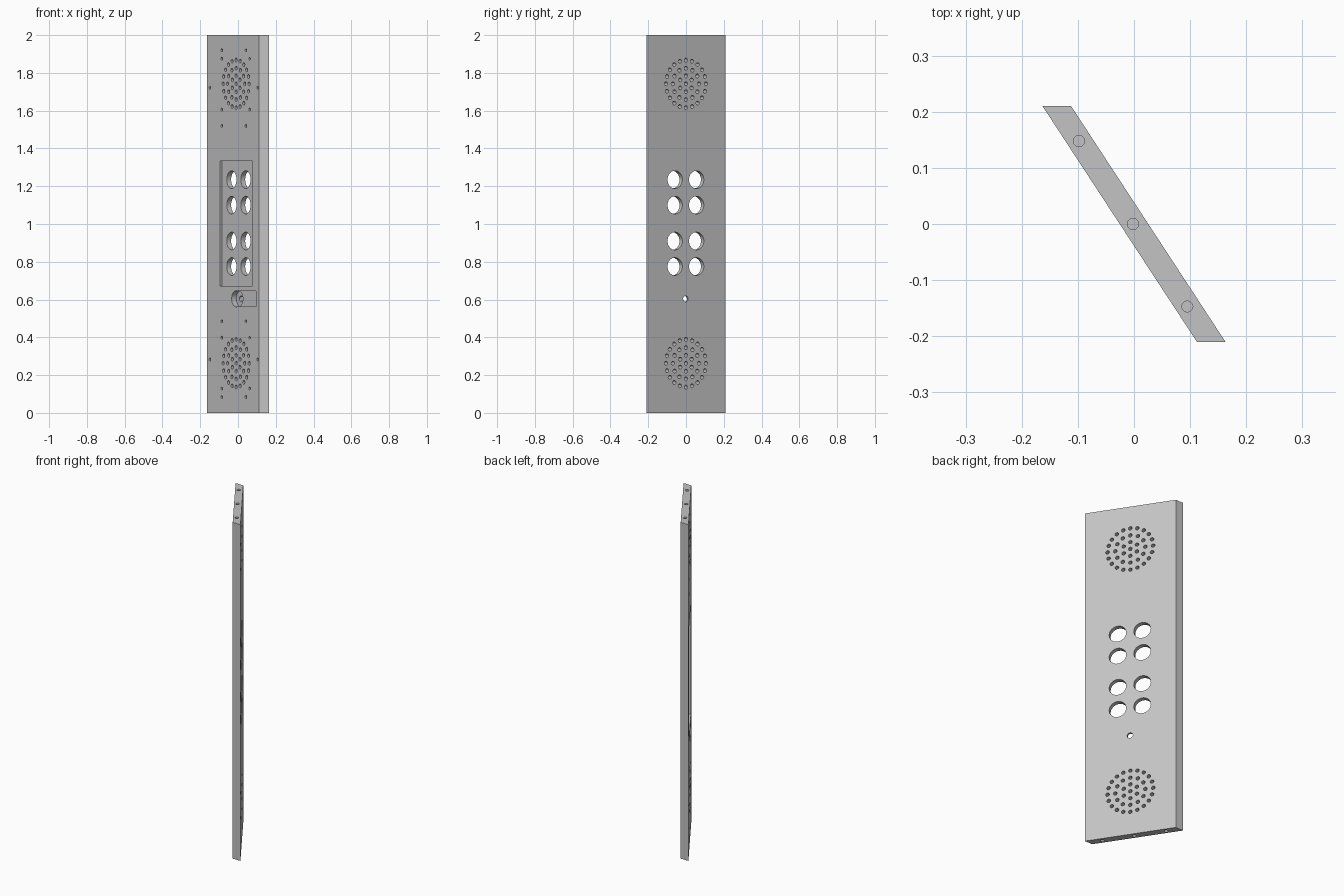
import bpy, bmesh, math
from mathutils import Matrix, Vector

cube = bpy.data.objects.get("Cube")
if cube:
    bpy.data.objects.remove(cube, do_unlink=True)

# Panel plan is a slanted parallelogram
OUT, INN, DEEP, TOP = 0.163, 0.112, 0.21, 2.0
along = Vector((-(OUT + INN), 2 * DEEP, 0)).normalized()   # across the panel width
inward = Vector((-along.y, along.x, 0))                    # from outer face to rear face
THICK = (OUT - INN) * along.y
# Panel frame: local x = along, y = depth from outer face, z = up
frame = Matrix((along, inward, (0, 0, 1))).transposed().to_4x4()
frame.translation = ((OUT - INN) / 2, 0, 0)

grey = bpy.data.materials.new("satin grey")
grey.use_nodes = True
colour = (0.55, 0.55, 0.55, 1)
grey.diffuse_color = colour
grey.node_tree.nodes["Principled BSDF"].inputs["Base Color"].default_value = colour


def make(name, bm):
    bmesh.ops.recalc_face_normals(bm, faces=bm.faces)
    mesh = bpy.data.meshes.new(name)
    bm.to_mesh(mesh)
    bm.free()
    mesh.materials.append(grey)
    obj = bpy.data.objects.new(name, mesh)
    bpy.context.collection.objects.link(obj)
    return obj


def drill(bm, s, z, r, t0, t1, sides=24):
    """Round hole square to the panel face, from depth t0 to t1."""
    m = frame @ Matrix.Translation((s, (t0 + t1) / 2, z)) @ Matrix.Rotation(math.pi / 2, 4, 'X')
    bmesh.ops.create_cone(bm, cap_ends=True, segments=sides, radius1=r, radius2=r,
                          depth=t1 - t0, matrix=m)


def pocket(bm, s0, s1, z0, z1, t0):
    """Rectangular pocket sunk into the rear face down to depth t0."""
    t1 = THICK + 0.02
    m = (frame @ Matrix.Translation(((s0 + s1) / 2, (t0 + t1) / 2, (z0 + z1) / 2))
         @ Matrix.Diagonal((s1 - s0, t1 - t0, z1 - z0, 1)))
    bmesh.ops.create_cube(bm, size=1, matrix=m)


# Panel body
bm = bmesh.new()
plan = [(-OUT, DEEP), (-INN, DEEP), (OUT, -DEEP), (INN, -DEEP)]
base = bm.faces.new([bm.verts.new((x, y, 0)) for x, y in plan])
up = bmesh.ops.extrude_face_region(bm, geom=[base])
bmesh.ops.translate(bm, vec=(0, 0, TOP), verts=[v for v in up["geom"] if isinstance(v, bmesh.types.BMVert)])
panel = make("panel", bm)


def cut(bm):
    cutter = make("cutter", bm)
    cutter.hide_render = True
    mod = panel.modifiers.new("cut", 'BOOLEAN')
    mod.operation, mod.solver, mod.object = 'DIFFERENCE', 'EXACT', cutter
    bpy.context.view_layer.objects.active = panel
    bpy.ops.object.modifier_apply(modifier=mod.name)
    bpy.data.objects.remove(cutter, do_unlink=True)


# Rear recess behind the buttons, and the cable channel
bm = bmesh.new()
pocket(bm, -0.157, 0.157, 0.672, 1.333, THICK - 0.015)
pocket(bm, -0.194, -0.01, 0.563, 0.646, THICK - 0.015)
cut(bm)

# Round well at the end of the channel
bm = bmesh.new()
drill(bm, 0, 0.604, 0.043, THICK - 0.03, THICK + 0.02)
cut(bm)

# Button holes and indicator hole
bm = bmesh.new()
for z in (0.775, 0.91, 1.1, 1.235):
    for s in (-0.07, 0.066):
        drill(bm, s, z, 0.047, -0.02, THICK + 0.02, 32)
drill(bm, -0.002, 0.604, 0.016, -0.02, THICK + 0.02)
cut(bm)

# Speaker grilles: rings of through holes
bm = bmesh.new()
for centre in (0.263, 1.742):
    for count, radius in ((1, 0), (6, 0.042), (12, 0.083), (20, 0.126)):
        for i in range(count):
            a = math.tau * i / count
            drill(bm, radius * math.sin(a), centre + radius * math.cos(a),
                  0.0105, -0.02, THICK + 0.02, 12)
cut(bm)

# Blind screw holes in the rear face, mirrored top to bottom
bm = bmesh.new()
for s0, s1, h in ((-0.095, 0.138, 0.918), (-0.131, 0.138, 0.873), (-0.208, 0.253, 0.719),
                  (-0.131, 0.138, 0.604), (-0.095, 0.138, 0.517)):
    for s in (s0, s1):
        for side in (-1, 1):
            drill(bm, s, 1.002 + side * h, 0.008, THICK - 0.02, THICK + 0.02, 12)
cut(bm)

# Fixing holes in the top and bottom edges
bm = bmesh.new()
for x, y in ((-0.098, 0.148), (-0.002, 0), (0.095, -0.147)):
    for z in (0, TOP):
        bmesh.ops.create_cone(bm, cap_ends=True, segments=12, radius1=0.01, radius2=0.01,
                              depth=0.1, matrix=Matrix.Translation((x, y, z)))
cut(bm)

bpy.ops.object.select_all(action='DESELECT')
panel.select_set(True)
bpy.context.view_layer.objects.active = panel
bpy.ops.object.shade_smooth_by_angle(angle=math.radians(35))
